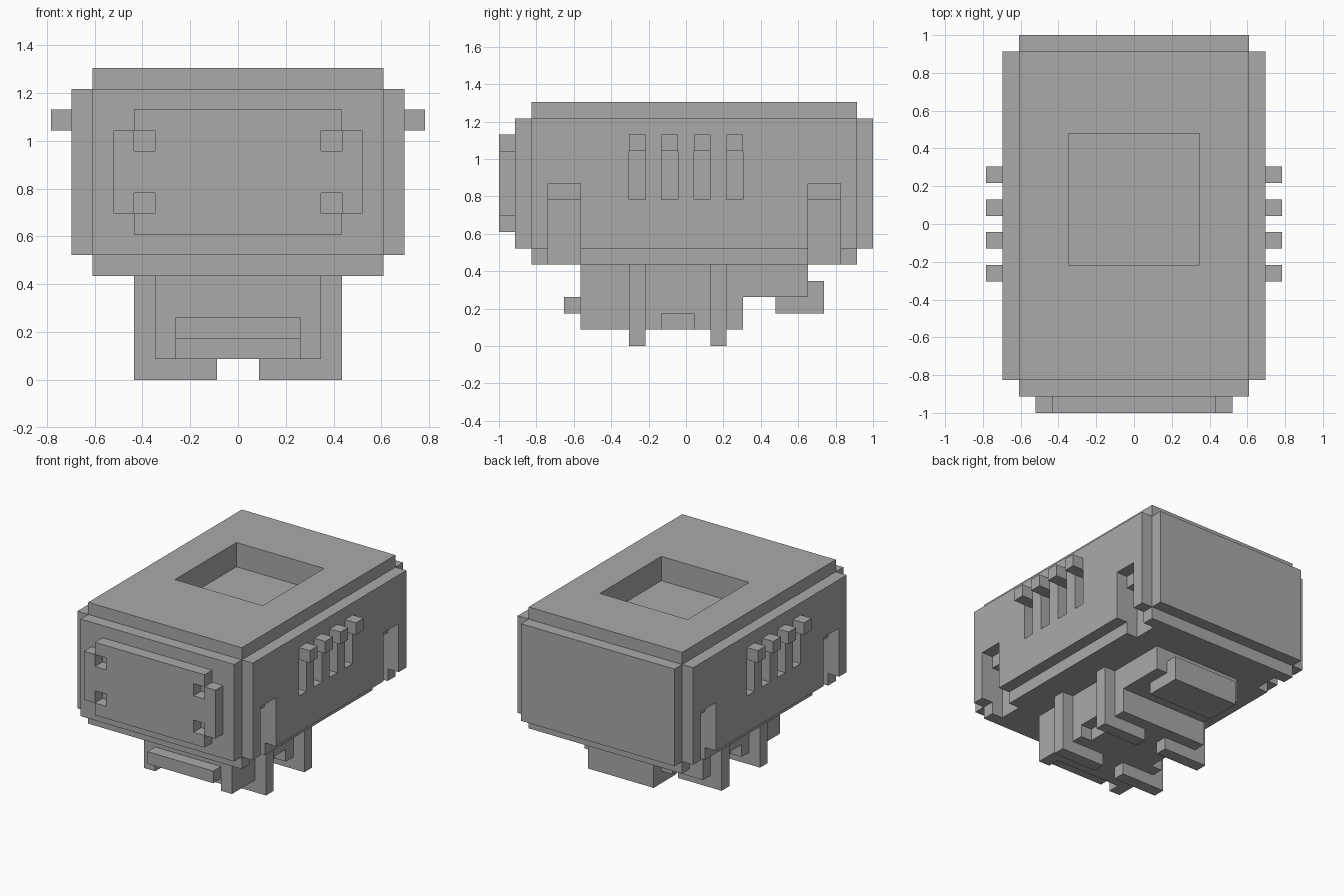
import bpy
import bmesh

U = 2 / 23   # one grid block; y is counted from the front end

old = bpy.data.objects.get("Cube")
if old:
    bpy.data.objects.remove(old, do_unlink=True)

grey = bpy.data.materials.new("mid_grey")
grey.use_nodes = True
GREY = (0.4, 0.4, 0.4, 1)
grey.diffuse_color = GREY
grey.node_tree.nodes["Principled BSDF"].inputs["Base Color"].default_value = GREY


def make_object(name, boxes):
    """Each box is (x range, y range, z range) in blocks."""
    bm = bmesh.new()
    for ranges in boxes:
        verts = bmesh.ops.create_cube(bm, size=1)["verts"]
        for v in verts:
            blocks = [(min(r) + max(r)) / 2 + c * abs(r[1] - r[0])
                      for r, c in zip(ranges, v.co)]
            blocks[1] -= 11.5
            v.co = [b * U for b in blocks]
    mesh = bpy.data.meshes.new(name)
    bm.to_mesh(mesh)
    bm.free()
    obj = bpy.data.objects.new(name, mesh)
    bpy.context.scene.collection.objects.link(obj)
    return obj


def part(name, boxes, cuts=()):
    obj = make_object(name, boxes)
    if cuts:
        cutter = make_object(name + "_cutter", cuts)
        cutter.hide_render = True
        mod = obj.modifiers.new("cut", "BOOLEAN")
        mod.operation = "DIFFERENCE"
        mod.solver = "EXACT"
        mod.object = cutter
        bpy.context.view_layer.update()
        graph = bpy.context.evaluated_depsgraph_get()
        mesh = bpy.data.meshes.new_from_object(obj.evaluated_get(graph))
        obj.modifiers.clear()
        obj.data = mesh
        bpy.data.objects.remove(cutter, do_unlink=True)
    obj.data.materials.clear()
    obj.data.materials.append(grey)
    return obj


def side(s, a, b):
    return (s * a, s * b)


SIDES = {"left": 1, "right": -1}
CORNERS = [(3, 5), (19, 21)]
SLOTS = [(y, y + 1) for y in (8, 10, 12, 14)]

# Main body with roof recess and corner notches
core_cuts = [((-4, 4), (9, 17), (13, 16))]
core_cuts += [(side(s, 6, 8), y, (4, 9)) for s in SIDES.values() for y in CORNERS]
part("body_core", [((-7, 7), (2, 22), (5, 15))], core_cuts)
part("front_panel", [((-7, 7), (1, 2), (6, 14))])
part("back_panel", [((-7, 7), (22, 23), (6, 14))])

# Front plate with four square holes
holes = [(side(s, 4, 5.5), (-1, 2), z)
         for s in SIDES.values() for z in ((8, 9), (11, 12))]
part("face_plate", [((-5, 5), (0, 1), (7, 13))], holes)

for label, s in SIDES.items():
    part(label + "_face_tab", [(side(s, 5, 6), (0, 1), (8, 12))])

    # Side panel with slots below the pegs
    cuts = [(side(s, 6, 9), y, (4, 10)) for y in CORNERS]
    cuts += [(side(s, 6, 9), y, (9, 12)) for y in SLOTS]
    part(label + "_side_panel", [(side(s, 7, 8), (2, 22), (6, 14))], cuts)
    part(label + "_pegs", [(side(s, 8, 9), y, (12, 13)) for y in SLOTS])

    # Legs with feet turned inward
    for place, y in (("front", (8, 9)), ("back", (13, 14))):
        part(f"{label}_{place}_leg", [(side(s, 4, 5), y, (1, 5)),
                                      (side(s, 1, 5), y, (0, 1))])

# Base block under the body
base_cuts = [((-3, 3), (4, 6), (0, 2))]
base_cuts += [(side(s, 3, 5), (10, 12), (0, 2)) for s in SIDES.values()]
part("base_block", [((-4, 4), (5, 15), (1, 5))], base_cuts)
part("base_front_bar", [((-3, 3), (4, 5), (2, 3))])
part("base_back_shelf", [((-4, 4), (15, 19), (3, 5))])
part("base_back_box", [((-3, 3), (17, 20), (2, 4))])
